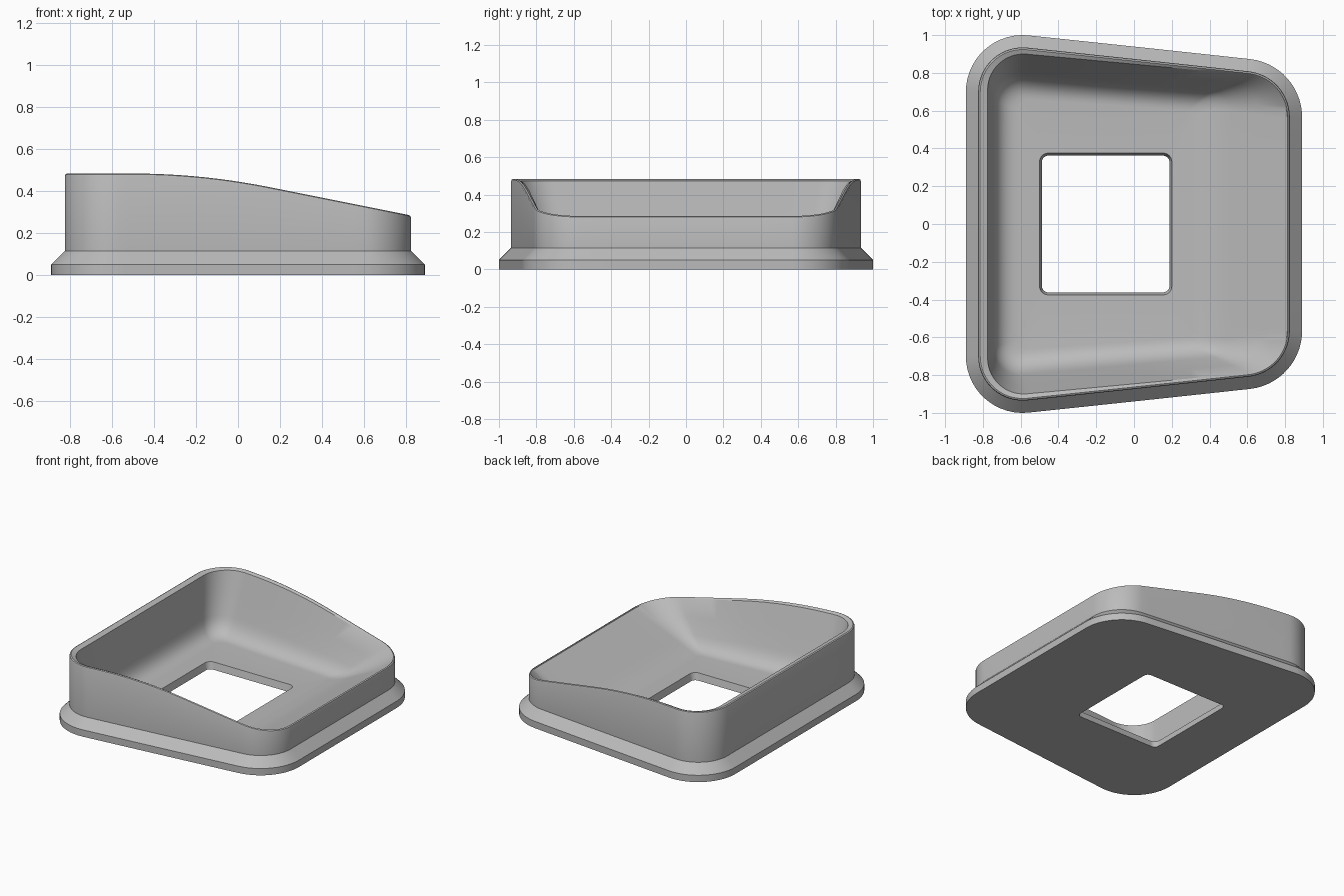
import bpy, bmesh, math

cube = bpy.data.objects.get("Cube")
if cube:
    bpy.data.objects.remove(cube)

FLOOR = 0.05


def outline(xr, yr, rr, xl, yl, rl):
    """Rounded tapered outline, counter-clockwise, mirrored across y."""
    half = [(xr, (yr - rr) * k / 4) for k in range(1, 4)]
    for k in range(15):
        a = math.radians(83 * k / 14)
        half.append((xr - rr + rr * math.cos(a), yr - rr + rr * math.sin(a)))
    arc = []
    for k in range(15):
        a = math.radians(85 + 95 * k / 14)
        arc.append((xl + rl + rl * math.cos(a), yl - rl + rl * math.sin(a)))
    (x0, y0), (x1, y1) = half[-1], arc[0]
    for k in range(1, 20):
        t = k / 20
        bulge = 0.02 * t * (1 - t) * (yl - yr)
        half.append((x0 + (x1 - x0) * t, y0 + (y1 - y0) * t + bulge))
    half += arc
    half += [(xl, (yl - rl) * k / 4) for k in (3, 2, 1)]
    return half + [(x, -y) for x, y in reversed(half)]


def outer(d):
    return outline(0.89 - d, 0.875 - d, 0.31 - d, d - 0.89, 1 - d, 0.3 - d)


def rim_height(x):
    """Level at the tall end, easing into a straight downward slope."""
    d = min(max(x + 0.5, 0), 0.65)
    return 0.483 - 0.2 * d * d / 1.3 - 0.2 * max(0, x - 0.15)


def at(points, z):
    return [(x, y, z) for x, y in points]


def under_rim(points, drop):
    return [(x, y, rim_height(x) - drop) for x, y in points]


def mix(a, b, t):
    return [tuple(p + (q - p) * t for p, q in zip(u, v)) for u, v in zip(a, b)]


# Flared foot, upright wall and rounded rim
rings = [at(outer(0), 0), at(outer(0), 0.05), at(outer(0.065), 0.115),
         under_rim(outer(0.065), 0.012), under_rim(outer(0.068), 0.004),
         under_rim(outer(0.076), 0)]

# Basin: sloping walls and ramp, blended into the floor
lip = under_rim(outline(0.812, 0.79, 0.235, -0.775, 0.9, 0.19), 0.01)
bend = at(outline(0.39, 0.67, 0.05, -0.73, 0.76, 0.12), FLOOR)
floor = at(outline(0.31, 0.60, 0.03, -0.61, 0.66, 0.05), FLOOR)
wall_end = mix(bend, lip, 0.3)
rings += [lip, mix(lip, wall_end, 0.5)]
for k in range(9):
    t = k / 8
    rings.append(mix(mix(wall_end, bend, t), mix(bend, floor, t), t))

# Square opening with drafted sides
rings += [at(outline(0.2, 0.375, 0.045, -0.5, 0.375, 0.045), FLOOR),
          at(outline(0.188, 0.362, 0.035, -0.488, 0.362, 0.035), 0)]

# Skin the rings into one closed shell
bm = bmesh.new()
loops = [[bm.verts.new(p) for p in ring] for ring in rings]
for a, b in zip(loops, loops[1:] + loops[:1]):
    n = len(a)
    for i in range(n):
        j = (i + 1) % n
        bm.faces.new((a[i], a[j], b[j], b[i]))
bmesh.ops.recalc_face_normals(bm, faces=bm.faces)
mesh = bpy.data.meshes.new("sloped_bezel")
bm.to_mesh(mesh)
bm.free()

gray = bpy.data.materials.new("plain gray")
gray.use_nodes = True
color = (0.5, 0.5, 0.5, 1)
gray.diffuse_color = color
gray.node_tree.nodes["Principled BSDF"].inputs["Base Color"].default_value = color
mesh.materials.append(gray)

bezel = bpy.data.objects.new("sloped_bezel", mesh)
bpy.context.collection.objects.link(bezel)
bpy.context.view_layer.objects.active = bezel
bezel.select_set(True)
bpy.ops.object.shade_smooth_by_angle(angle=math.radians(30))
